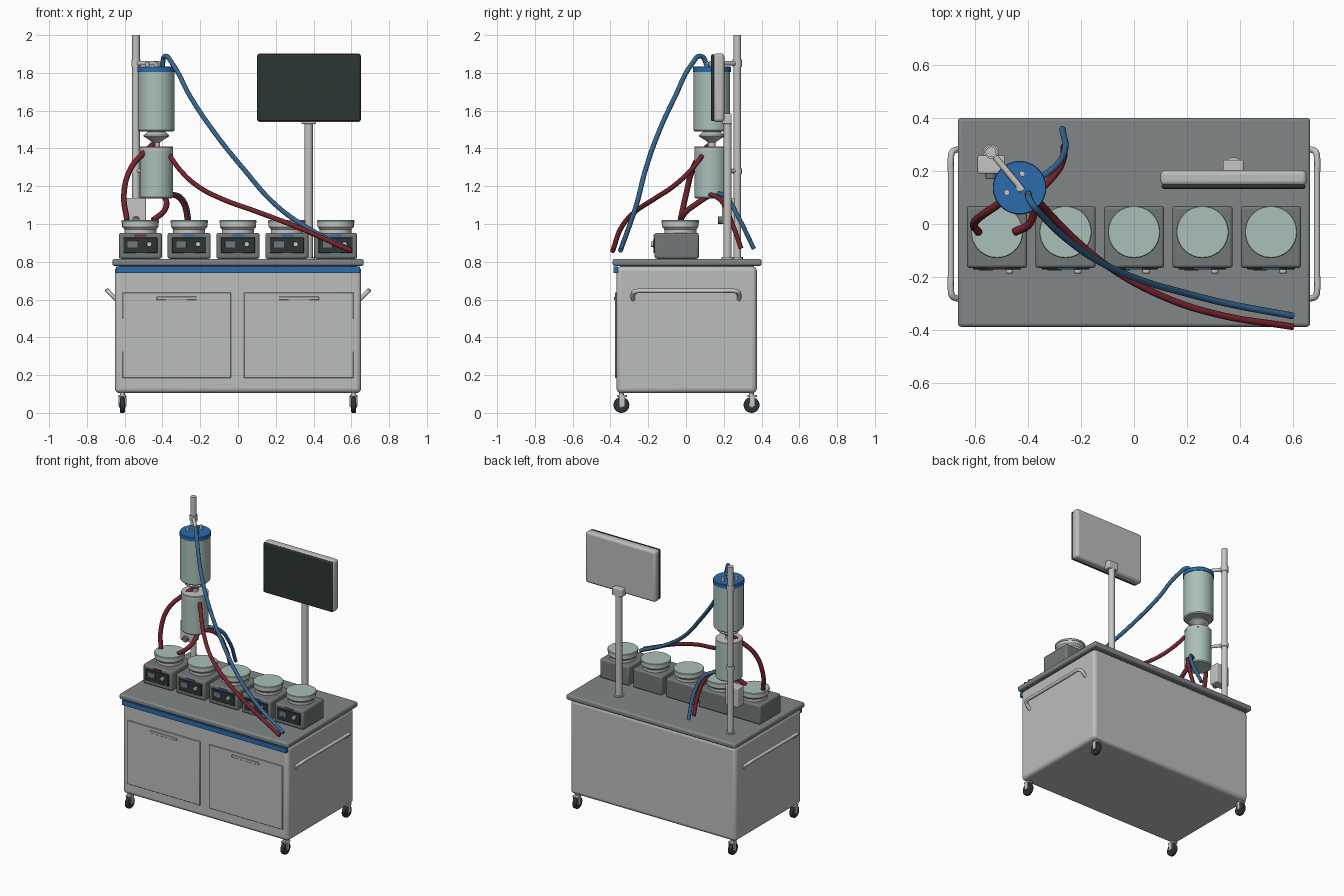
import bpy, bmesh, math
from mathutils import Vector

if "Cube" in bpy.data.objects:
    bpy.data.objects.remove(bpy.data.objects["Cube"])


def mat(name, r, g, b):
    m = bpy.data.materials.new(name)
    m.diffuse_color = (r, g, b, 1)
    m.use_nodes = True
    m.node_tree.nodes["Principled BSDF"].inputs["Base Color"].default_value = m.diffuse_color
    return m


BODY = mat("cabinet grey", 0.50, 0.51, 0.50)
METAL = mat("light metal", 0.56, 0.56, 0.55)
TOP = mat("worktop grey", 0.22, 0.24, 0.245)
UNIT = mat("unit grey", 0.17, 0.185, 0.185)
TRIM = mat("blue trim", 0.025, 0.15, 0.42)
GLASS = mat("pale teal", 0.40, 0.53, 0.49)
DARK = mat("screen black", 0.025, 0.035, 0.035)
RED = mat("red hose", 0.18, 0.017, 0.025)
BLUE = mat("blue hose", 0.035, 0.13, 0.27)


def finish(name, bm, m, bevel=0.0, segs=3, smooth=True):
    bmesh.ops.recalc_face_normals(bm, faces=bm.faces)
    me = bpy.data.meshes.new(name)
    bm.to_mesh(me)
    bm.free()
    ob = bpy.data.objects.new(name, me)
    bpy.context.collection.objects.link(ob)
    me.materials.append(m)
    if bevel:
        b = ob.modifiers.new("bevel", 'BEVEL')
        b.width, b.segments = bevel, segs
    if smooth:
        bpy.ops.object.select_all(action='DESELECT')
        ob.select_set(True)
        bpy.context.view_layer.objects.active = ob
        bpy.ops.object.shade_smooth_by_angle(angle=math.radians(35))
    return ob


def box(name, lo, hi, m, bevel=0.0, segs=3):
    bm = bmesh.new()
    bmesh.ops.create_cube(bm, size=1)
    for v in bm.verts:
        v.co = [lo[i] + (v.co[i] + 0.5) * (hi[i] - lo[i]) for i in range(3)]
    return finish(name, bm, m, bevel, segs)


def lathe(name, x, y, profile, m, n=40):
    """Solid of revolution about a vertical axis from (radius, z) points."""
    bm = bmesh.new()
    rings = [[bm.verts.new((x + r * math.cos(2 * math.pi * i / n),
                            y + r * math.sin(2 * math.pi * i / n), z))
              for i in range(n)] for r, z in profile]
    for a, b in zip(rings, rings[1:]):
        for i in range(n):
            j = (i + 1) % n
            bm.faces.new((a[i], a[j], b[j], b[i]))
    bm.faces.new(rings[0])
    bm.faces.new(rings[-1])
    return finish(name, bm, m)


def rod(name, a, b, r, m, n=20, bevel=0.0):
    a, b = Vector(a), Vector(b)
    bm = bmesh.new()
    bmesh.ops.create_cone(bm, cap_ends=True, segments=n, radius1=r, radius2=r,
                          depth=(b - a).length)
    q = (b - a).to_track_quat('Z', 'Y')
    for v in bm.verts:
        v.co = q @ v.co + (a + b) / 2
    return finish(name, bm, m, bevel, 2)


def tube(name, pts, r, m):
    cu = bpy.data.curves.new(name, 'CURVE')
    cu.dimensions = '3D'
    cu.bevel_depth, cu.bevel_resolution, cu.resolution_u = r, 3, 10
    cu.use_fill_caps = True
    s = cu.splines.new('BEZIER')
    s.bezier_points.add(len(pts) - 1)
    for p, co in zip(s.bezier_points, pts):
        p.co = co
        p.handle_left_type = p.handle_right_type = 'AUTO'
    ob = bpy.data.objects.new(name, cu)
    bpy.context.collection.objects.link(ob)
    cu.materials.append(m)
    bpy.ops.object.select_all(action='DESELECT')
    ob.select_set(True)
    bpy.context.view_layer.objects.active = ob
    bpy.ops.object.convert(target='MESH')
    bpy.ops.object.shade_smooth_by_angle(angle=math.radians(40))


# Cabinet, worktop and front trim
box("cabinet", (-0.652, -0.368, 0.105), (0.652, 0.375, 0.776), BODY, 0.025, 4)
box("worktop", (-0.665, -0.388, 0.778), (0.665, 0.40, 0.816), TOP, 0.012)
box("worktop_support", (-0.63, -0.35, 0.76), (0.63, 0.36, 0.79), TOP)
box("front_trim", (-0.645, -0.384, 0.741), (0.645, -0.36, 0.774), TRIM)

# Doors with slot pulls
for side, x0, x1 in (("left", -0.612, -0.037), ("right", 0.032, 0.612)):
    box(side + "_door", (x0, -0.376, 0.185), (x1, -0.36, 0.637), BODY, 0.002, 1)
    c = (x0 + x1) / 2
    box(side + "_door_pull", (c - 0.106, -0.381, 0.597), (c + 0.106, -0.37, 0.615), BODY, 0.002, 1)

# Side push handles and casters
for sx, side in ((-1, "left"), (1, "right")):
    half = [(0.64, 0.28, 0.597), (0.672, 0.28, 0.628), (0.686, 0.272, 0.641),
            (0.691, 0.25, 0.646), (0.691, 0.19, 0.646)]
    pts = [(sx * x, y, z) for x, y, z in half]
    pts += [(x, -y, z) for x, y, z in reversed(pts)]
    tube(side + "_push_handle", pts, 0.012, METAL)
    for y, end in ((-0.342, "front"), (0.347, "rear")):
        x = sx * 0.612
        tag = end + "_" + side
        rod(tag + "_wheel", (x - 0.013, y, 0.042), (x + 0.013, y, 0.042), 0.042, DARK, 28, 0.006)
        rod(tag + "_hub", (x - 0.017, y, 0.042), (x + 0.017, y, 0.042), 0.014, UNIT)
        box(tag + "_fork_top", (x - 0.02, y - 0.022, 0.084), (x + 0.02, y + 0.03, 0.096), METAL, 0.004, 2)
        for d in (-0.018, 0.018):
            box(tag + "_fork_side", (x + d - 0.003, y - 0.012, 0.035),
                (x + d + 0.003, y + 0.018, 0.09), METAL)
        rod(tag + "_stem", (x, y, 0.09), (x, y, 0.12), 0.014, METAL)

# Row of five bench units with round plates
for i in range(5):
    x, n = (i - 2) * 0.2585, f"unit_{i + 1}_"
    box(n + "base", (x - 0.114, -0.166, 0.816), (x + 0.114, 0.068, 0.953), UNIT, 0.012)
    lathe(n + "collar", x, -0.03, [(0.085, 0.95), (0.085, 0.972), (0.096, 0.985), (0.096, 1.007)], METAL)
    lathe(n + "plate", x, -0.03, [(0.09, 1.003), (0.099, 1.006), (0.099, 1.017), (0.096, 1.02)], GLASS)
    box(n + "panel", (x - 0.09, -0.172, 0.846), (x + 0.09, -0.163, 0.928), DARK, 0.002, 1)
    box(n + "display", (x - 0.068, -0.175, 0.875), (x - 0.015, -0.168, 0.912), UNIT, 0.001, 1)
    box(n + "marker", (x - 0.032, -0.171, 0.933), (x + 0.032, -0.163, 0.944), RED if i == 0 else TRIM)
    rod(n + "knob", (x + 0.047, -0.168, 0.893), (x + 0.047, -0.186, 0.893), 0.014, METAL, 16, 0.002)

# Vessel stand with its arms and clamp box
PX, PY, VX, VY = -0.54, 0.272, -0.432, 0.137
rod("vessel_pole", (PX, PY, 0.81), (PX, PY, 2.0), 0.02, METAL, 24)
rod("vessel_pole_foot", (PX, PY, 0.815), (PX, PY, 0.825), 0.03, METAL, 24)
rod("upper_arm", (PX, PY, 1.85), (VX + 0.012, VY - 0.01, 1.85), 0.012, METAL)
rod("arm_peg", (VX, VY, 1.83), (VX, VY, 1.86), 0.014, METAL)
rod("upper_arm_collar", (PX, PY, 1.83), (PX, PY, 1.87), 0.025, METAL)
rod("lower_arm", (PX, PY, 1.28), (VX - 0.04, VY + 0.05, 1.28), 0.011, METAL)
rod("lower_arm_collar", (PX, PY, 1.265), (PX, PY, 1.295), 0.025, METAL)
box("clamp_box", (-0.59, 0.19, 1.0), (-0.487, 0.258, 1.138), METAL, 0.006)
rod("clamp_knob", (-0.54, 0.195, 1.02), (-0.54, 0.17, 1.02), 0.02, UNIT, 20, 0.003)

# Upper vessel, lid, lid ports and outlet cone
lathe("upper_vessel", VX, VY, [(0.09, 1.49), (0.097, 1.497), (0.097, 1.81)], GLASS, 48)
lathe("upper_lid", VX, VY, [(0.101, 1.806), (0.101, 1.83), (0.098, 1.834)], TRIM, 48)
for dx, dy in ((0.01, 0.053), (-0.048, -0.018), (0.035, -0.027)):
    rod("lid_port", (VX + dx, VY + dy, 1.83), (VX + dx, VY + dy, 1.858), 0.011, METAL, 16)
lathe("outlet_cone", VX, VY, [(0.022, 1.432), (0.03, 1.44), (0.068, 1.464), (0.068, 1.47),
                              (0.048, 1.486), (0.048, 1.495)], METAL)

# Lower vessel
lathe("lower_vessel", VX, VY - 0.004, [(0.082, 1.135), (0.088, 1.142), (0.088, 1.392)], GLASS, 48)
lathe("lower_lid", VX, VY - 0.004, [(0.089, 1.39), (0.089, 1.406), (0.086, 1.41)], METAL, 48)
lathe("outlet_neck", VX, VY, [(0.02, 1.405), (0.02, 1.436)], METAL, 24)

# Monitor on its pole
rod("monitor_pole", (0.374, 0.22, 0.81), (0.374, 0.22, 1.56), 0.022, METAL, 24)
rod("monitor_pole_foot", (0.374, 0.22, 0.815), (0.374, 0.22, 0.825), 0.032, METAL, 24)
box("monitor_bracket", (0.336, 0.19, 1.53), (0.414, 0.242, 1.585), METAL, 0.006)
box("monitor_shell", (0.10, 0.145, 1.54), (0.652, 0.203, 1.903), BODY, 0.018, 4)
box("monitor_screen", (0.104, 0.133, 1.544), (0.648, 0.150, 1.899), DARK, 0.008, 2)

# Long hoses to the front right corner
tube("long_blue_hose", [(-0.40, 0.115, 1.83), (-0.387, 0.08, 1.888), (-0.345, 0.03, 1.845),
                        (-0.25, -0.06, 1.67), (-0.125, -0.145, 1.485), (0.035, -0.215, 1.285),
                        (0.19, -0.26, 1.11), (0.35, -0.30, 0.99), (0.60, -0.347, 0.86)], 0.013, BLUE)
tube("long_red_hose", [(-0.36, 0.085, 1.36), (-0.31, 0.03, 1.29), (-0.22, -0.06, 1.205),
                       (-0.09, -0.165, 1.135), (0.10, -0.27, 1.065), (0.31, -0.34, 0.985),
                       (0.60, -0.388, 0.858)], 0.013, RED)

# Short hoses around the lower vessel
tube("side_red_hose", [(-0.44, 0.135, 1.43), (-0.505, 0.08, 1.37), (-0.57, 0.035, 1.29),
                       (-0.604, 0.0, 1.155), (-0.588, -0.03, 1.02)], 0.015, RED)
tube("front_red_hose", [(-0.39, 0.12, 1.15), (-0.378, 0.06, 1.11), (-0.395, 0.0, 1.065),
                        (-0.45, -0.03, 1.02)], 0.015, RED)
tube("rear_red_hose", [(-0.38, 0.10, 1.165), (-0.30, 0.185, 1.125), (-0.267, 0.245, 1.0),
                       (-0.265, 0.292, 0.87)], 0.013, RED)
tube("rear_blue_hose", [(-0.38, 0.155, 1.165), (-0.30, 0.215, 1.14), (-0.262, 0.275, 1.04),
                        (-0.27, 0.36, 0.868)], 0.012, BLUE)
